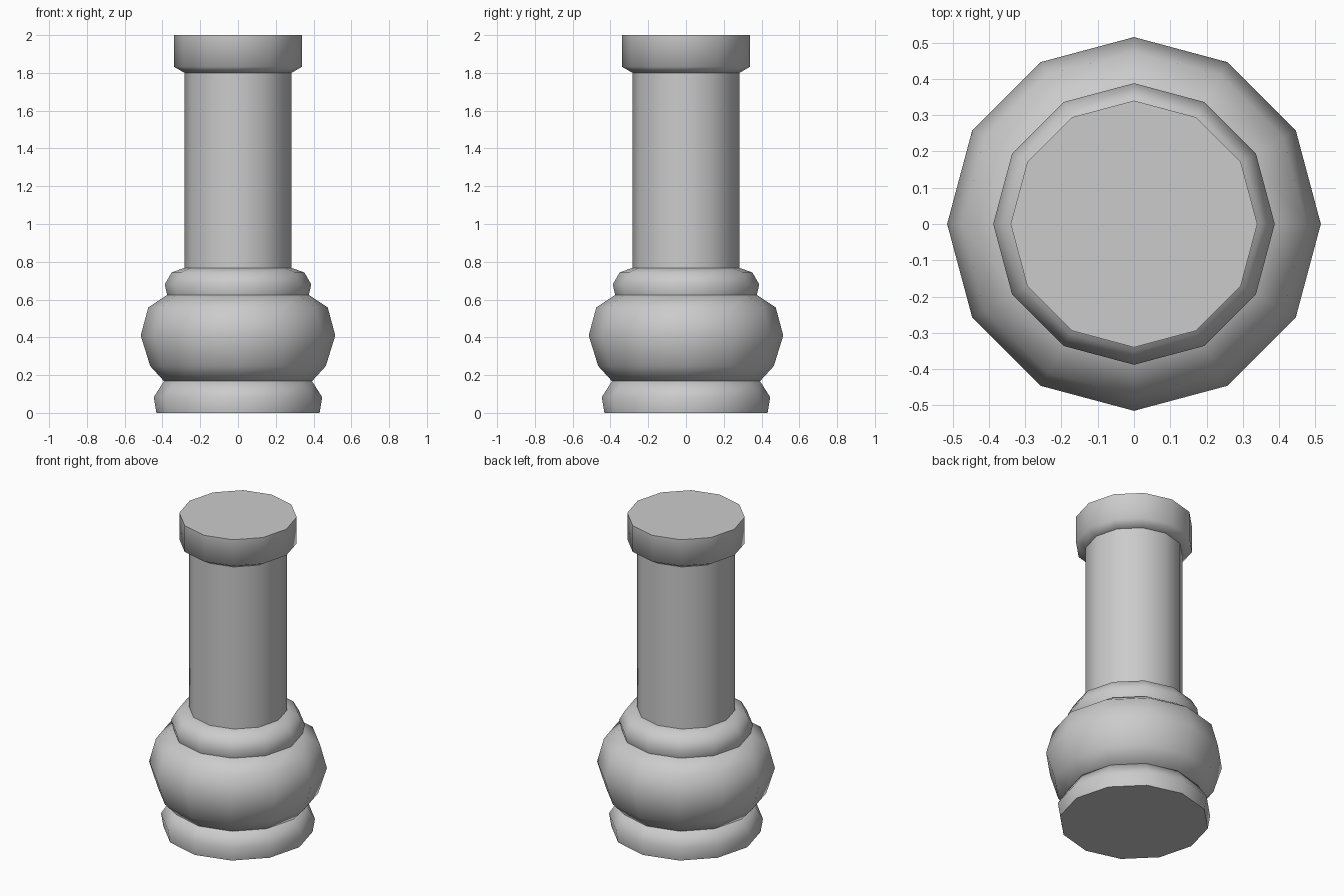
import bpy
import bmesh
from math import cos, sin, tau, radians

if "Cube" in bpy.data.objects:
    bpy.data.objects.remove(bpy.data.objects["Cube"])

stone = bpy.data.materials.new("grey stone")
stone.use_nodes = True
stone.diffuse_color = (0.6, 0.6, 0.6, 1)
stone.node_tree.nodes["Principled BSDF"].inputs["Base Color"].default_value = (0.6, 0.6, 0.6, 1)


def lathe(name, profile, sides=12):
    """Spin a (radius, height) profile around z and close both ends."""
    bm = bmesh.new()
    rings = [[bm.verts.new((r * cos(tau * i / sides), r * sin(tau * i / sides), z))
              for i in range(sides)] for r, z in profile]
    for low, high in zip(rings, rings[1:]):
        for i in range(sides):
            j = (i + 1) % sides
            bm.faces.new((low[i], low[j], high[j], high[i]))
    bm.faces.new(rings[0][::-1])
    bm.faces.new(rings[-1])
    mesh = bpy.data.meshes.new(name)
    bm.to_mesh(mesh)
    bm.free()
    mesh.materials.append(stone)
    obj = bpy.data.objects.new(name, mesh)
    bpy.context.collection.objects.link(obj)
    bpy.ops.object.select_all(action="DESELECT")
    obj.select_set(True)
    bpy.context.view_layer.objects.active = obj
    bpy.ops.object.shade_smooth_by_angle(angle=radians(66))


# Foot, belly and neck
lathe("base_ring", [(0.432, 0), (0.446, 0.083), (0.392, 0.168)])
lathe("belly", [(0.392, 0.168), (0.465, 0.248), (0.515, 0.41), (0.475, 0.558), (0.375, 0.625)])
lathe("neck_ring", [(0.375, 0.625), (0.388, 0.68), (0.352, 0.743), (0.283, 0.768)])
# Shaft and cap
lathe("shaft", [(0.283, 0.768), (0.283, 1.82)])
lathe("cap", [(0.283, 1.80), (0.34, 1.833), (0.34, 2.0)])
